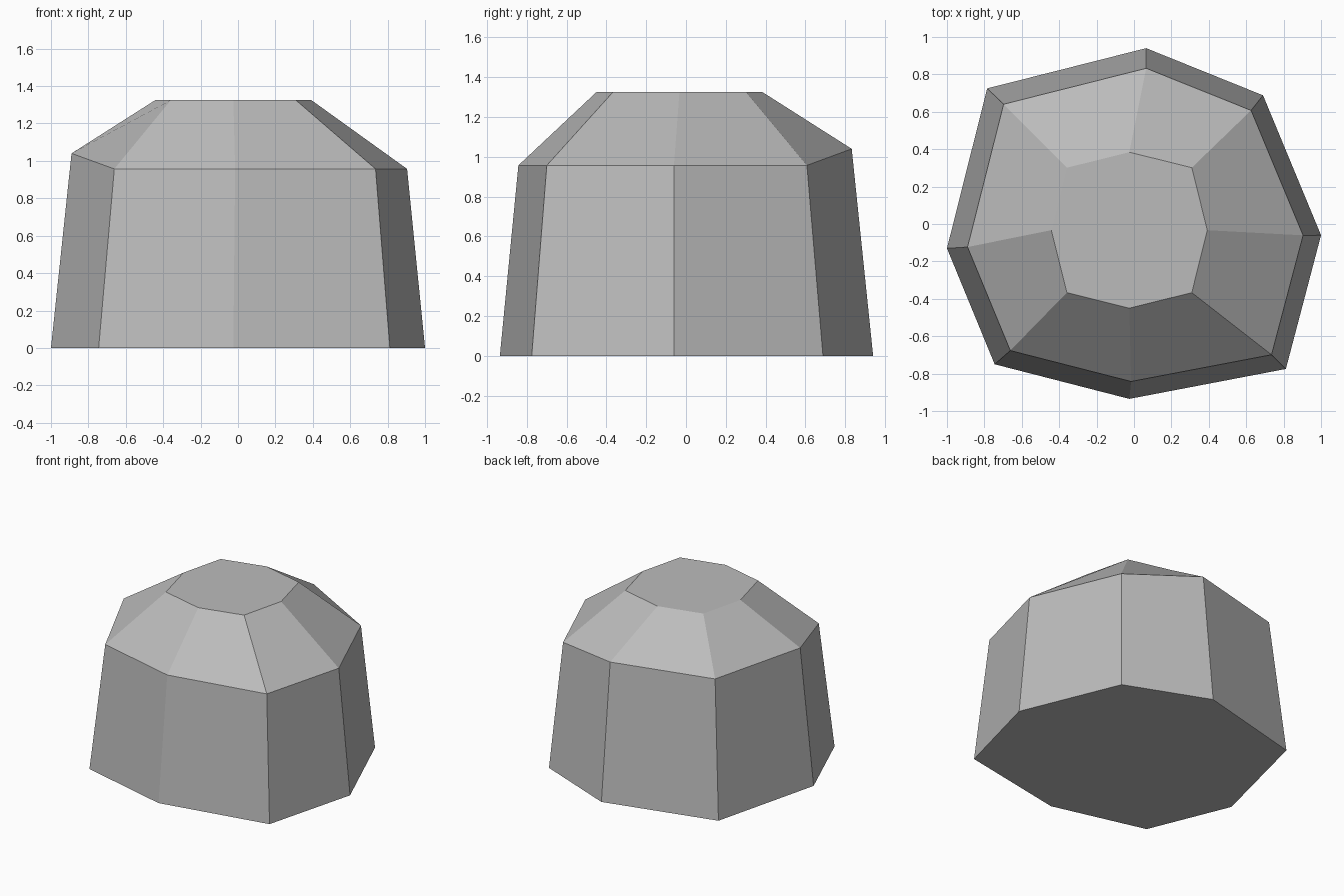
import bpy
import bmesh

# Remove the default object
cube = bpy.data.objects.get("Cube")
if cube:
    bpy.data.objects.remove(cube, do_unlink=True)


def make_material(name, color):
    mat = bpy.data.materials.new(name)
    mat.use_nodes = True
    mat.diffuse_color = color
    mat.node_tree.nodes["Principled BSDF"].inputs["Base Color"].default_value = color
    return mat


def bridge(bm, lower, upper):
    """Join two rings of equal length with quads."""
    n = len(lower)
    for i in range(n):
        j = (i + 1) % n
        bm.faces.new((lower[i], lower[j], upper[j], upper[i]))


# Uneven eight-sided footprint, counter-clockwise from the right side
footprint = [(-1.0, -0.13), (-0.745, -0.75), (-0.025, -0.935), (0.812, -0.775),
             (1.0, -0.06), (0.69, 0.688), (0.065, 0.94), (-0.785, 0.725)]
raised = {0, 6, 7}  # shoulder corners that sit higher

# Rounded-square cap outline in the same order
AXIS, DIAG = 0.417, 0.334
cap = [(-AXIS, 0), (-DIAG, -DIAG), (0, -AXIS), (DIAG, -DIAG),
       (AXIS, 0), (DIAG, DIAG), (0, AXIS), (-DIAG, DIAG)]

bm = bmesh.new()
base_ring = [bm.verts.new((x, y, 0)) for x, y in footprint]
shoulder_ring = [
    bm.verts.new((0.897 * x + 0.007, 0.893 * y - 0.007, 1.04 if i in raised else 0.957))
    for i, (x, y) in enumerate(footprint)]
cap_ring = [bm.verts.new((x - 0.025, y - 0.033, 1.325)) for x, y in cap]

# Tapered walls, sloped shoulders, flat top and bottom
bridge(bm, base_ring, shoulder_ring)
bridge(bm, shoulder_ring, cap_ring)
bm.faces.new(cap_ring)
bm.faces.new(base_ring[::-1])
bmesh.ops.recalc_face_normals(bm, faces=bm.faces)

mesh = bpy.data.meshes.new("rock")
bm.to_mesh(mesh)
bm.free()
mesh.materials.append(make_material("stone_grey", (0.5, 0.5, 0.5, 1)))
rock = bpy.data.objects.new("rock", mesh)
bpy.context.collection.objects.link(rock)
